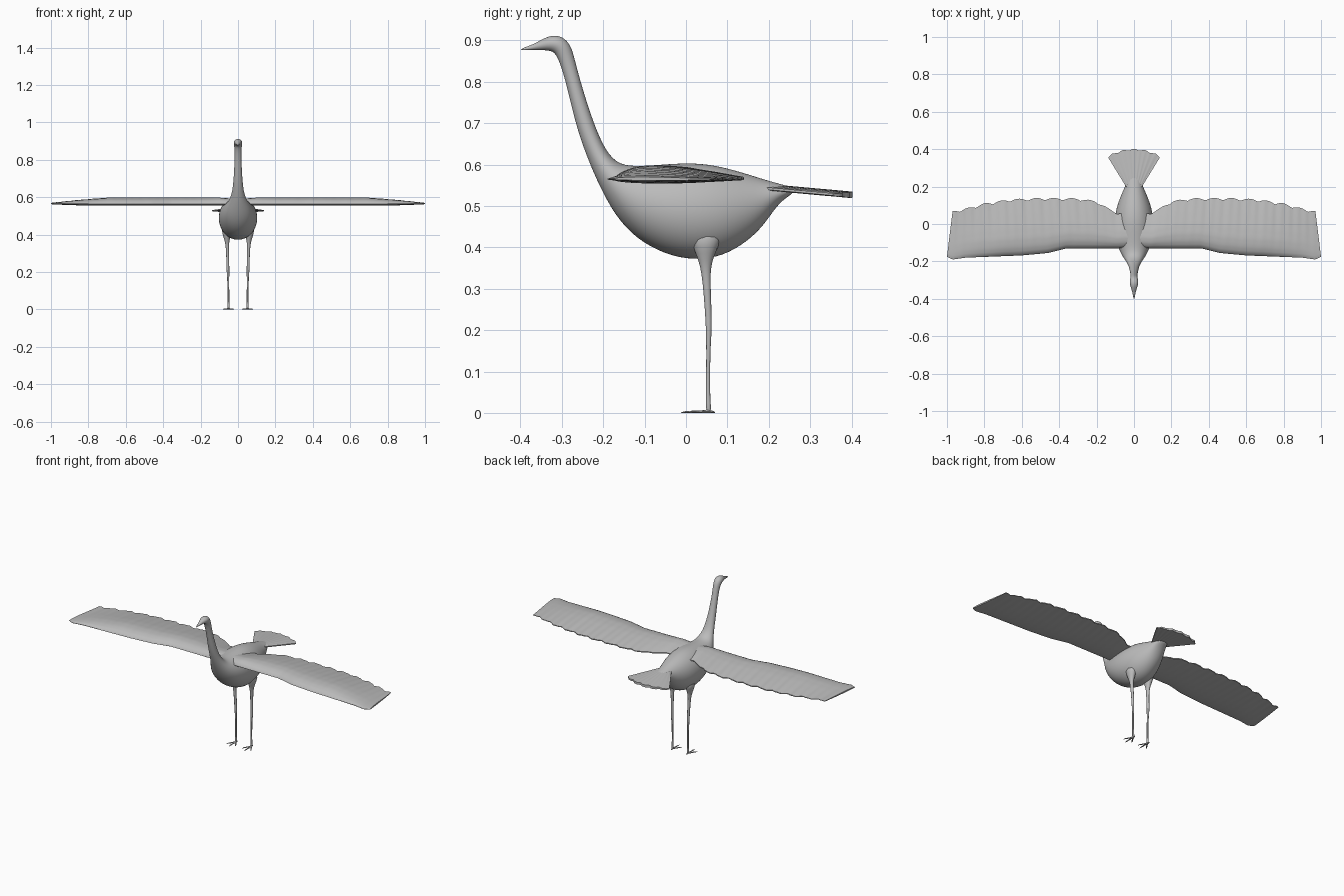
import bpy, bmesh, math
from mathutils import Vector

if "Cube" in bpy.data.objects:
    bpy.data.objects.remove(bpy.data.objects["Cube"])

# Single plain material
GREY = (0.5, 0.5, 0.5, 1)
plumage = bpy.data.materials.new("plain grey")
plumage.use_nodes = True
plumage.diffuse_color = GREY
plumage.node_tree.nodes["Principled BSDF"].inputs["Base Color"].default_value = GREY


def interpolate(points, x):
    """Smoothly blended value of a list of (position, value) pairs."""
    if x <= points[0][0]:
        return points[0][1]
    for (xa, va), (xb, vb) in zip(points, points[1:]):
        if x <= xb:
            return va + (vb - va) * (x - xa) / (xb - xa)
    return points[-1][1]


def oval(centre, side, up, count=16):
    """Ring of points around a centre, spanned by two half-axes."""
    centre, side, up = Vector(centre), Vector(side), Vector(up)
    angles = [math.tau * i / count for i in range(count)]
    return [centre + side * math.cos(a) + up * math.sin(a) for a in angles]


def loft(name, ring_sets, subdivide=0, mirror=False):
    """Skin one or more series of rings into a closed smooth object."""
    bm = bmesh.new()
    for rings in ring_sets:
        rows = [[bm.verts.new(p) for p in ring] for ring in rings]
        count = len(rows[0])
        for a, b in zip(rows, rows[1:]):
            for i in range(count):
                j = (i + 1) % count
                bm.faces.new((a[i], a[j], b[j], b[i]))
        bm.faces.new(rows[0])
        bm.faces.new(rows[-1])
    bmesh.ops.recalc_face_normals(bm, faces=bm.faces)
    mesh = bpy.data.meshes.new(name)
    bm.to_mesh(mesh)
    bm.free()
    mesh.materials.append(plumage)
    obj = bpy.data.objects.new(name, mesh)
    bpy.context.collection.objects.link(obj)
    if mirror:
        obj.modifiers.new("mirror", 'MIRROR').use_mirror_merge = False
    if subdivide:
        subsurf = obj.modifiers.new("smooth", 'SUBSURF')
        subsurf.levels = subsurf.render_levels = subdivide
    bpy.ops.object.select_all(action='DESELECT')
    bpy.context.view_layer.objects.active = obj
    obj.select_set(True)
    bpy.ops.object.shade_smooth_by_angle(angle=math.radians(50))
    return obj


# Body, neck, head and beak: upper (y, z), lower (y, z), half width
stations = [
    (.26, .545, .26, .53, .025),
    (.22, .555, .225, .51, .04),
    (.18, .567, .19, .455, .055),
    (.14, .58, .15, .415, .073),
    (.08, .597, .09, .378, .095),
    (.02, .605, .02, .368, .104),
    (-.04, .602, -.05, .382, .103),
    (-.1, .597, -.12, .42, .09),
    (-.15, .597, -.17, .475, .07),
    (-.18, .615, -.205, .54, .046),
    (-.205, .655, -.232, .6, .03),
    (-.23, .72, -.262, .68, .023),
    (-.252, .79, -.282, .765, .019),
    (-.268, .85, -.3, .835, .018),
    (-.278, .89, -.314, .866, .021),
    (-.3, .911, -.322, .873, .023),
    (-.325, .913, -.333, .876, .021),
    (-.35, .902, -.35, .877, .013),
    (-.37, .89, -.37, .877, .008),
    (-.4, .88, -.4, .876, .002),
]
body = []
for yt, zt, yb, zb, width in stations:
    top, low = Vector((0, yt, zt)), Vector((0, yb, zb))
    body.append(oval((top + low) / 2, (width * 1.02, 0, 0), (top - low) * .51))
loft("body_neck_and_head", [body], subdivide=2)

# Wing: outline edges along the span, then a cambered section at each station
leading = [(0, -.12), (.08, -.13), (.36, -.13), (.46, -.155),
           (.6, -.168), (.9, -.18), (.97, -.19), (1, -.175)]
trailing = [(0, .05), (.09, .055), (.14, .08), (.2, .115), (.3, .13),
            (.5, .132), (.66, .125), (.8, .105), (.9, .08), (1, .06)]
camber = [(0, 0), (.05, .5), (.15, .85), (.3, 1), (.5, .85), (.75, .5), (1, .1)]
arch = [(0, .025), (.1, .032), (.7, .032), (.85, .02), (1, .005)]
SPAN, CHORD = 90, 18


def wing_point(s, t, upper):
    front = interpolate(leading, s)
    feather = abs(math.sin(s * math.pi * 10.5))
    back = interpolate(trailing, s) + .014 * min(1, s * 5) * (feather - .4)
    x = s * (1 - .03 * t * s ** 4)
    y = front + (back - front) * t
    ripple = .0015 * t * math.sin(s * math.pi * 42 - t * 3) * min(1, s * 3)
    if upper:
        z = .566 + interpolate(arch, s) * interpolate(camber, t)
    else:
        z = .564 - .009 * math.sin(math.pi * t ** .6) * min(1, (1 - s) * 5 + .2)
    return Vector((x, y, z + ripple))


sections = []
for i in range(SPAN + 1):
    s = .03 + .97 * i / SPAN
    chord = [(k / CHORD) ** 1.4 for k in range(CHORD + 1)]
    sections.append([wing_point(s, t, True) for t in chord]
                    + [wing_point(s, t, False) for t in reversed(chord)])
loft("wings", [sections], mirror=True)

# Tail: a thin fan that opens backward, with a softly scalloped rim
fan = []
for i in range(33):
    u = i / 16 - 1
    angle = u * math.radians(31.5)
    rim = .268 + .004 * math.cos(u * math.pi * 5)
    lengths = [.05 + (rim - .05) * k / 10 for k in range(11)]
    thick = .007 * (1 - .6 * u * u)
    upper, lower = [], []
    for r in lengths:
        x, y = r * math.sin(angle), .13 + r * math.cos(angle)
        z = .545 - .09 * (y - .2) - .004 * u * u + .001 * math.cos(u * math.pi * 10)
        upper.append((x, y, z + thick))
        lower.append((x, y, z - thick))
    fan.append(upper + lower[::-1])
loft("tail_fan", [fan])

# Legs: height, x, y, half width, half depth
leg_rings = [(.44, .058, .05, .035, .045), (.4, .06, .047, .024, .032),
             (.37, .059, .047, .014, .018), (.34, .057, .048, .009, .011),
             (.28, .055, .052, .008, .009), (.22, .054, .055, .008, .008),
             (.19, .053, .055, .007, .007), (.15, .052, .054, .005, .005),
             (.06, .051, .053, .005, .005), (.02, .051, .054, .006, .006),
             (.002, .051, .055, .007, .007)]
leg = [oval((x, y, z), (w, 0, 0), (0, d, 0), 10) for z, x, y, w, d in leg_rings]
loft("legs", [leg], subdivide=1, mirror=True)

# Toes: three spread forward and a short one behind
toes = []
for degrees, length in ((-32, .055), (0, .066), (32, .055), (180, .016)):
    a = math.radians(degrees)
    along = Vector((math.sin(a), -math.cos(a), 0))
    across = Vector((math.cos(a), math.sin(a), 0))
    toe = []
    for part, size in ((0, .006), (.3, .004), (.8, .0035), (1, .001)):
        centre = Vector((.051, .054, size * .7)) + along * length * part
        toe.append(oval(centre, across * size, (0, 0, size * .7), 8))
    toes.append(toe)
loft("toes", toes, mirror=True)
